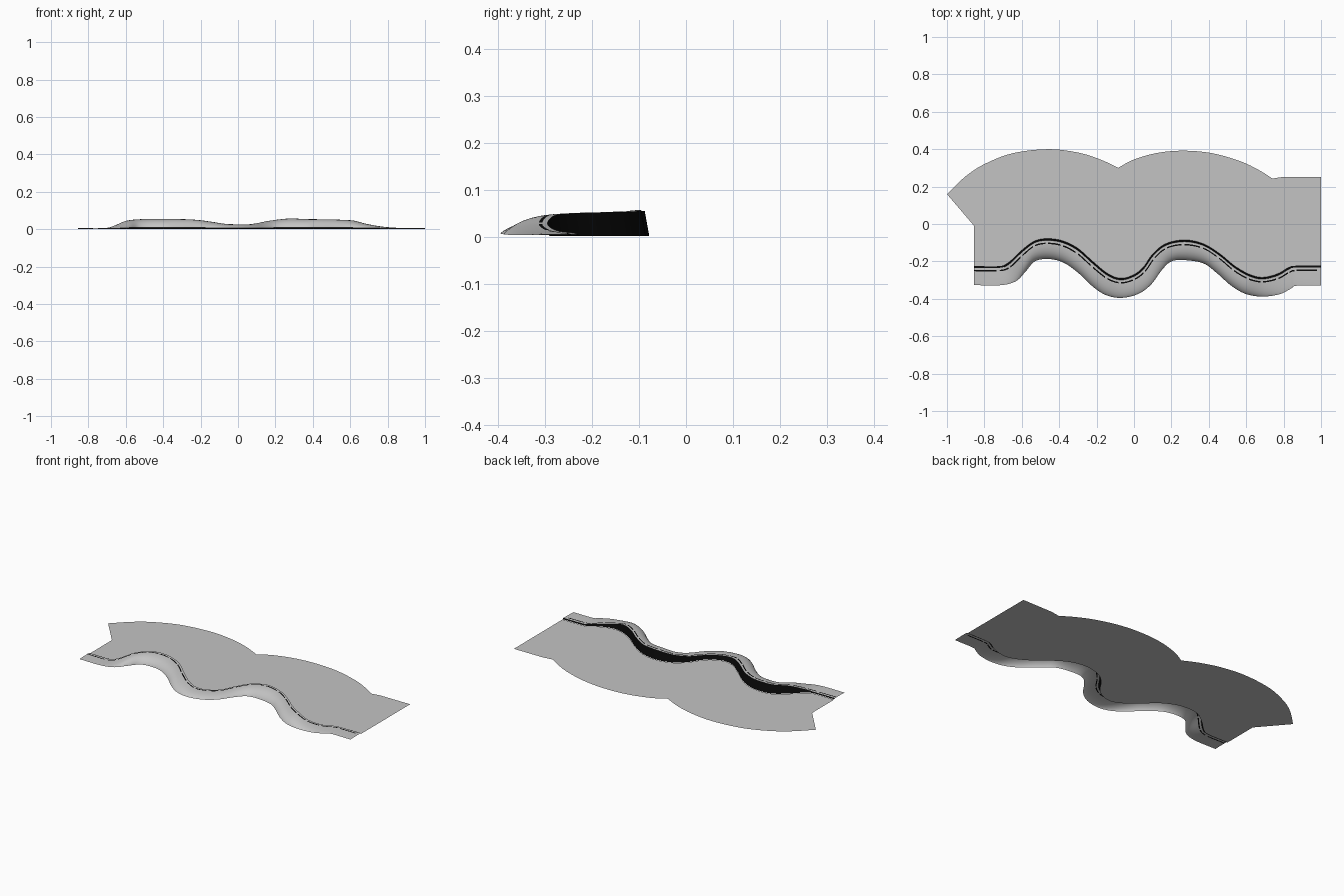
import bpy, bmesh
from mathutils import Vector

if "Cube" in bpy.data.objects:
    bpy.data.objects.remove(bpy.data.objects["Cube"])


def material(name, r, g, b):
    m = bpy.data.materials.new(name)
    m.diffuse_color = (r, g, b, 1)
    m.use_nodes = True
    m.node_tree.nodes["Principled BSDF"].inputs["Base Color"].default_value = m.diffuse_color
    return m


GREY = material("light grey", 0.55, 0.55, 0.55)
BLACK = material("black", 0.003, 0.003, 0.003)


def spline(pts, steps):
    """Catmull-Rom curve through the points."""
    pts = [Vector(p) for p in pts]
    ext = [2 * pts[0] - pts[1]] + pts + [2 * pts[-1] - pts[-2]]
    out = []
    for i in range(1, len(ext) - 2):
        a, b, c, d = ext[i - 1:i + 3]
        for k in range(steps):
            t = k / steps
            out.append(0.5 * (2 * b + (c - a) * t + (2 * a - 5 * b + 4 * c - d) * t ** 2
                              + (3 * b - a - 3 * c + d) * t ** 3))
    return out + [pts[-1]]


def finish(bm, name, mats, smooth=False):
    me = bpy.data.meshes.new(name)
    bm.to_mesh(me)
    bm.free()
    for m in mats:
        me.materials.append(m)
    for p in me.polygons:
        p.use_smooth = smooth
    ob = bpy.data.objects.new(name, me)
    bpy.context.collection.objects.link(ob)
    return ob


def loft(name, rows, mats, rule=lambda i, j: 0):
    """Skin a grid of points, one row per station along the path."""
    bm = bmesh.new()
    vs = [[bm.verts.new(p) for p in row] for row in rows]
    for i in range(len(rows) - 1):
        for j in range(len(rows[0]) - 1):
            f = bm.faces.new((vs[i][j], vs[i][j + 1], vs[i + 1][j + 1], vs[i + 1][j]))
            f.material_index = rule(i, j)
    return finish(bm, name, mats, True)


# Winding inner edge (x, y, height of the bank)
inner = spline([
    (-.855, -.225, .006), (-.72, -.225, .006), (-.67, -.205, .017), (-.6, -.14, .045),
    (-.53, -.09, .053), (-.46, -.078, .056), (-.38, -.09, .055), (-.3, -.13, .054),
    (-.22, -.2, .05), (-.14, -.265, .04), (-.07, -.29, .029), (0, -.27, .026),
    (.05, -.23, .026), (.1, -.16, .033), (.17, -.105, .046), (.27, -.085, .057),
    (.37, -.105, .054), (.46, -.16, .053), (.54, -.225, .051), (.62, -.27, .046),
    (.69, -.285, .028), (.77, -.265, .014), (.83, -.23, .009), (.87, -.223, .007),
    (1, -.223, .006)], 6)

# Matching outer edge (x, y)
outer = spline([
    (-.855, -.327), (-.71, -.327), (-.63, -.305), (-.58, -.255), (-.53, -.2),
    (-.46, -.187), (-.38, -.205), (-.3, -.26), (-.22, -.335), (-.15, -.38),
    (-.07, -.395), (.02, -.375), (.09, -.325), (.15, -.245), (.2, -.2),
    (.27, -.193), (.37, -.21), (.44, -.26), (.52, -.33), (.6, -.375),
    (.69, -.388), (.78, -.375), (.84, -.345), (.87, -.33), (1, -.33)], 6)


def across(a, b, t, z):
    return (a.x + (b.x - a.x) * t, a.y + (b.y - a.y) * t, z)


# Bank: rounded cross-section falling to the outer edge, with a broken dark stripe
section = [(.09, 1), (.2, 1), (.27, .99), (.42, .95), (.57, .87), (.7, .76),
           (.82, .6), (.91, .42), (.97, .25), (1, .1)]
base = .004
rows = [[across(a, b, t, base + (a.z - base) * h) for t, h in section]
        for a, b in zip(inner, outer)]
loft("bank", rows, [GREY, BLACK], lambda i, j: int(j == 1 and i % 6 != 5))

# Retaining wall: dark, slightly leaning face behind the bank
rows = [[across(a, b, 0, .002), across(a, b, .09, a.z)] for a, b in zip(inner, outer)]
loft("retaining_wall", rows, [BLACK])

# Ground sheet: two arched lobes at the back, winding edge at the front
left_lobe = spline([(-1, .16), (-.9, .255), (-.8, .32), (-.65, .378), (-.46, .4),
                    (-.3, .382), (-.18, .345), (-.085, .3)], 6)
right_lobe = spline([(-.085, .3), (0, .345), (.13, .381), (.27, .392), (.42, .378),
                     (.57, .335), (.67, .287), (.74, .243)], 6)
outline = [(p.x, p.y) for p in inner] + [(1, .252), (.8, .252)]
outline += [(p.x, p.y) for p in reversed(right_lobe)]
outline += [(p.x, p.y) for p in reversed(left_lobe[:-1])] + [(-.855, -.01)]
bm = bmesh.new()
face = bm.faces.new([bm.verts.new((x, y, 0)) for x, y in outline])
bmesh.ops.triangulate(bm, faces=[face])
finish(bm, "ground_sheet", [GREY])
